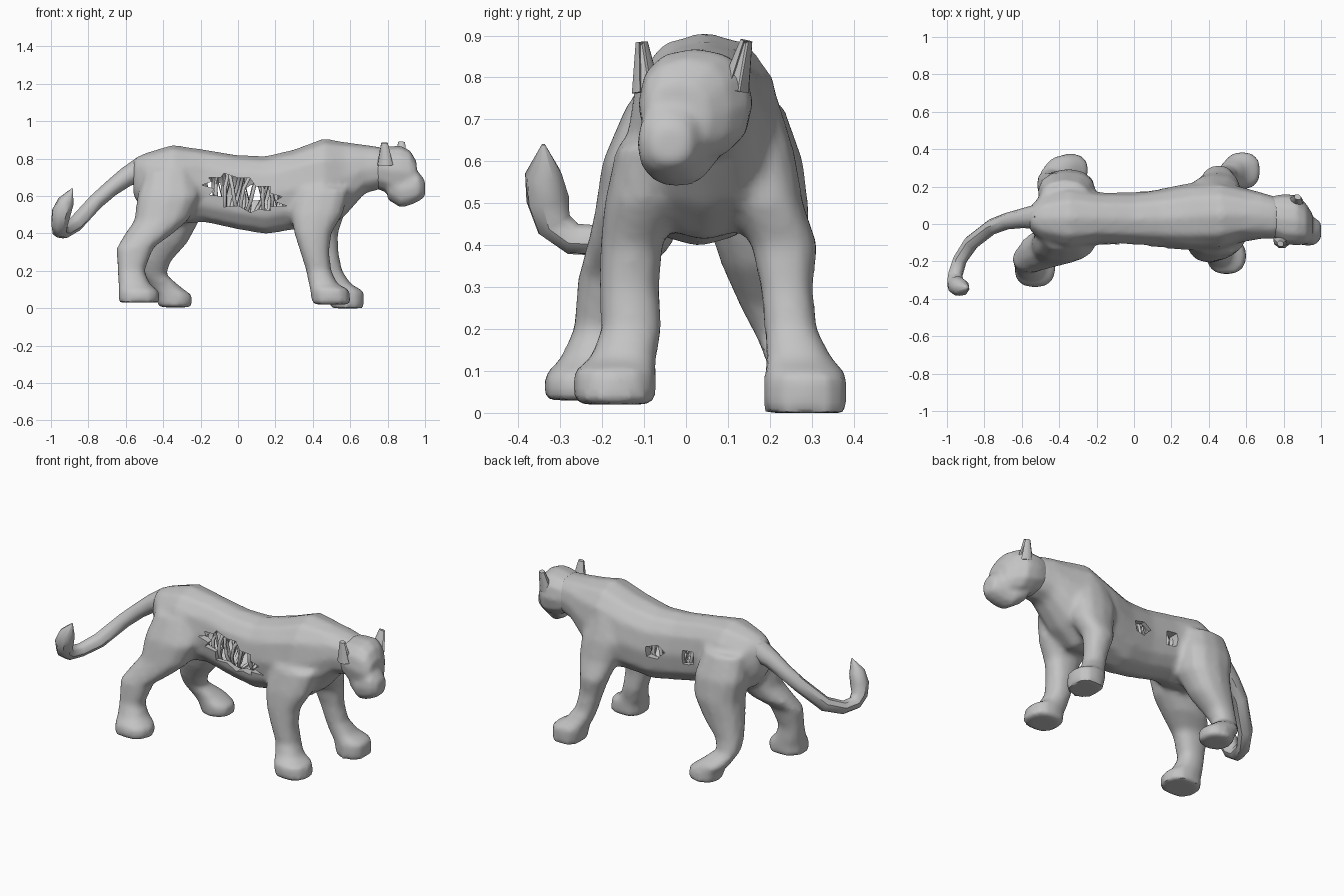
import bpy, bmesh, math, random
from mathutils import Matrix, Vector

random.seed(4)
if "Cube" in bpy.data.objects:
    bpy.data.objects.remove(bpy.data.objects["Cube"], do_unlink=True)

COLOUR = (0.55, 0.55, 0.55, 1)
grey = bpy.data.materials.new("plain grey")
grey.use_nodes = True
grey.diffuse_color = COLOUR
grey.node_tree.nodes["Principled BSDF"].inputs["Base Color"].default_value = COLOUR


def add_object(name, data):
    obj = bpy.data.objects.new(name, data)
    bpy.context.collection.objects.link(obj)
    data.materials.append(grey)
    return obj


def mesh_object(name, bm):
    bmesh.ops.recalc_face_normals(bm, faces=bm.faces[:])
    mesh = bpy.data.meshes.new(name)
    bm.to_mesh(mesh)
    bm.free()
    return add_object(name, mesh)


def bake(obj):
    """Replace an object by its evaluated mesh and shade it."""
    bpy.context.view_layer.update()
    graph = bpy.context.evaluated_depsgraph_get()
    mesh = bpy.data.meshes.new_from_object(obj.evaluated_get(graph))
    name = obj.name
    bpy.data.objects.remove(obj, do_unlink=True)
    mesh.materials.clear()
    obj = add_object(name, mesh)
    bpy.ops.object.select_all(action='DESELECT')
    obj.select_set(True)
    bpy.context.view_layer.objects.active = obj
    bpy.ops.object.shade_smooth_by_angle(angle=math.radians(45))
    return obj


def loft(bm, rings, upright, sides=12):
    """Skin rounded rings (x, y, z, radius, radius); upright limbs use level rings."""
    loops = []
    for x, y, z, ra, rb in rings:
        loop = []
        for i in range(sides):
            a = math.tau * i / sides
            u, v = (math.copysign(abs(t) ** 0.85, t) for t in (math.cos(a), math.sin(a)))
            offset = (ra * u, rb * v, 0) if upright else (0, ra * u, rb * v)
            loop.append(bm.verts.new(Vector((x, y, z)) + Vector(offset)))
        loops.append(loop)
    for low, high in zip(loops, loops[1:]):
        for i in range(sides):
            j = (i + 1) % sides
            bm.faces.new((low[i], low[j], high[j], high[i]))
    bm.faces.new(loops[0])
    bm.faces.new(loops[-1])


def soften(obj, voxel):
    """Fuse overlapping lofts into one smooth skin."""
    remesh = obj.modifiers.new("fuse", 'REMESH')
    remesh.mode = 'VOXEL'
    remesh.voxel_size = voxel
    smooth = obj.modifiers.new("soften", 'SMOOTH')
    smooth.factor = 0.5
    smooth.iterations = 5


def tube(name, points, radii):
    curve = bpy.data.curves.new(name, 'CURVE')
    curve.dimensions = '3D'
    curve.bevel_depth = 1
    curve.bevel_resolution = 2
    curve.use_fill_caps = True
    spline = curve.splines.new('POLY')
    spline.points.add(len(points) - 1)
    for p, co, r in zip(spline.points, points, radii):
        p.co = (*co, 1)
        p.radius = r
    return bake(add_object(name, curve))


def ragged_cutter(x, z, rx, rz, side, teeth):
    """Zigzag outline pushed through one flank."""
    bm = bmesh.new()
    outline = []
    for i in range(teeth * 2):
        a = math.tau * i / (teeth * 2)
        r = random.uniform(0.95, 1.2) if i % 2 else random.uniform(0.7, 0.9)
        outline.append(bm.verts.new((x + rx * r * math.cos(a), side * 0.4,
                                     z + rz * r * math.sin(a) - 0.2 * rx * math.cos(a))))
    face = bm.faces.new(outline)
    pushed = bmesh.ops.extrude_face_region(bm, geom=[face])["geom"]
    verts = [g for g in pushed if isinstance(g, bmesh.types.BMVert)]
    bmesh.ops.translate(bm, verts=verts, vec=(0, -side * 0.37, 0))
    return mesh_object("flank_cutter", bm)


# Torso from rump to neck
torso = [(-.56, .03, .7, .06, .1), (-.5, .03, .67, .12, .16), (-.35, .03, .66, .17, .215),
         (-.18, .03, .655, .14, .195), (0, .025, .62, .145, .2), (.15, .03, .605, .16, .21),
         (.3, .04, .635, .18, .215), (.46, .045, .66, .185, .25), (.57, .05, .69, .15, .2),
         (.68, .045, .745, .125, .13), (.78, .03, .75, .11, .11)]

# Legs from shoulder or hip down to the paw
front_right = [(.45, -.075, .64, .15, .09), (.42, -.105, .5, .14, .09), (.4, -.13, .4, .1, .075),
               (.41, -.135, .3, .078, .072), (.432, -.13, .2, .068, .073), (.455, -.15, .13, .078, .08),
               (.49, -.17, .1, .105, .1), (.5, -.17, .02, .105, .1)]
front_left = [(.43, .13, .75, .1, .09), (.43, .16, .62, .14, .1), (.45, .19, .5, .12, .09),
              (.45, .235, .4, .085, .08), (.47, .24, .3, .068, .063), (.495, .25, .2, .063, .063),
              (.53, .27, .13, .075, .08), (.575, .285, .09, .1, .1), (.585, .285, 0, .09, .1)]
rear_right = [(-.37, -.04, .74, .13, .1), (-.37, -.09, .6, .17, .11), (-.41, -.11, .47, .145, .11),
              (-.485, -.14, .39, .125, .1), (-.55, -.185, .325, .1, .073), (-.572, -.205, .2, .073, .063),
              (-.555, -.22, .13, .085, .08), (-.53, -.24, .09, .11, .1), (-.53, -.24, .03, .11, .1)]
rear_left = [(-.37, .13, .74, .13, .1), (-.36, .175, .6, .155, .105), (-.35, .17, .47, .145, .125),
             (-.39, .185, .35, .12, .1), (-.44, .205, .25, .08, .075), (-.45, .23, .18, .067, .063),
             (-.39, .28, .11, .09, .085), (-.345, .285, .07, .1, .09), (-.335, .29, .005, .09, .09)]

bm = bmesh.new()
loft(bm, torso, False)
for leg in (front_right, front_left, rear_right, rear_left):
    loft(bm, leg, True)
body = mesh_object("body_and_legs", bm)
soften(body, 0.017)

# Hollow chest and torn flank openings
bm = bmesh.new()
bmesh.ops.create_uvsphere(bm, u_segments=20, v_segments=12, radius=1,
                          matrix=Matrix.Translation((.03, .028, .61)) @ Matrix.Diagonal((.3, .125, .15, 1)))
cutters = [mesh_object("chest_cavity_cutter", bm),
           ragged_cutter(.03, .615, .22, .085, -1, 11),
           ragged_cutter(.09, .615, .06, .045, 1, 5),
           ragged_cutter(-.13, .635, .045, .05, 1, 4)]
for cutter in cutters:
    cutter.hide_render = True
    cut = body.modifiers.new("tear", 'BOOLEAN')
    cut.operation = 'DIFFERENCE'
    cut.solver = 'EXACT'
    cut.object = cutter
body = bake(body)
for cutter in cutters:
    bpy.data.objects.remove(cutter, do_unlink=True)

# Ribs and crossing sinew seen through the openings
for side, label in ((-1, "right"), (1, "left")):
    for n in range(9):
        x = -.17 + n * .05
        size = math.sqrt(1 - ((x - .03) / .32) ** 2)
        lean = random.uniform(-.05, .05)
        points = []
        for k in range(8):
            a = math.pi * k / 7
            points.append((x + lean * math.cos(a) + random.uniform(-.008, .008),
                           .028 + side * .115 * size * math.sin(a), .61 + .15 * size * math.cos(a)))
        tube(f"{label}_rib_{n + 1}", points, [.01] * len(points))
    zigzag = [(-.18 + k * .035, .028 + side * .09, .62 + (-1) ** k * .07) for k in range(13)]
    tube(f"{label}_sinew", zigzag, [.011] * len(zigzag))

# Head, turned a little to its right, with a narrow muzzle
bm = bmesh.new()
loft(bm, [(.69, .045, .75, .09, .09), (.76, .035, .745, .12, .115), (.81, .025, .74, .135, .127),
          (.87, .02, .735, .135, .135), (.92, 0, .725, .11, .12), (.955, -.02, .7, .075, .085)], False)
loft(bm, [(.8, .01, .67, .09, .09), (.87, -.02, .63, .088, .093), (.92, -.035, .64, .082, .09),
          (.965, -.04, .65, .075, .08), (1, -.035, .64, .045, .045)], False)
head = mesh_object("head", bm)
soften(head, 0.013)
bake(head)

# Ears
for label, place, tilt in (("right", (.785, -.1, .825), .1), ("left", (.87, .13, .83), -.25)):
    bm = bmesh.new()
    turn = Matrix.Rotation(-.35, 4, 'Z') @ Matrix.Rotation(tilt, 4, 'X')
    bmesh.ops.create_cone(bm, cap_ends=True, segments=8, radius1=.06, radius2=.025, depth=.12,
                          matrix=Matrix.Translation(place) @ turn @ Matrix.Diagonal((.75, .6, 1, 1)))
    # hollow of the ear, facing forward
    front = max(bm.faces, key=lambda f: f.normal.x if len(f.verts) == 4 else -1)
    bmesh.ops.inset_individual(bm, faces=[front], thickness=.006, depth=-.01)
    bake(mesh_object(f"{label}_ear", bm))

# Tail with its upturned tuft
tube("tail", [(-.5, .04, .75), (-.6, .03, .7), (-.68, .015, .64), (-.76, -.015, .57), (-.87, -.1, .45),
              (-.93, -.19, .41), (-.955, -.27, .415), (-.955, -.315, .45), (-.945, -.33, .51),
              (-.92, -.34, .57), (-.885, -.34, .64)],
     [.07, .052, .044, .042, .042, .038, .04, .046, .053, .045, .004])
